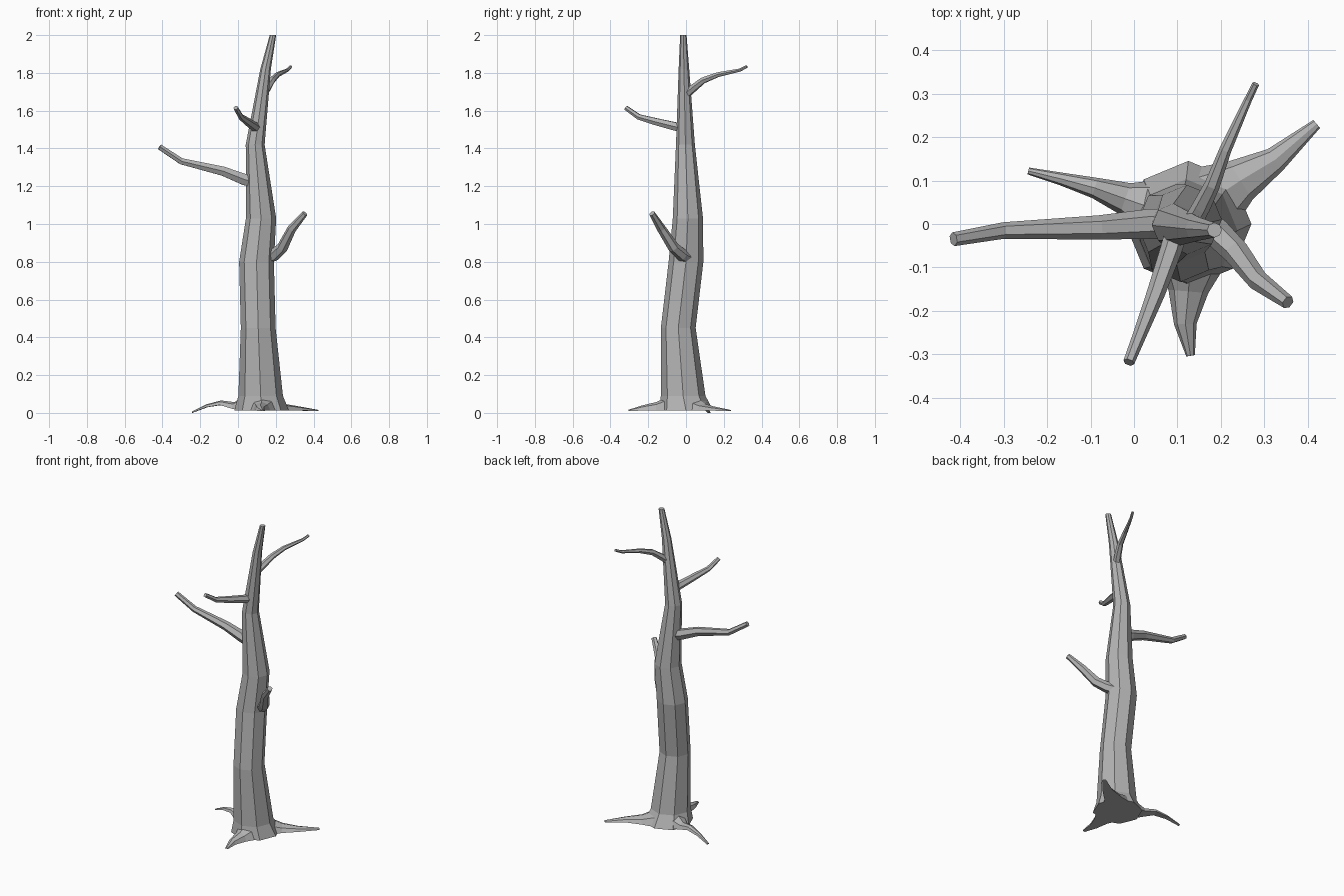
import bpy, bmesh, math
from mathutils import Vector

cube = bpy.data.objects.get("Cube")
if cube:
    bpy.data.objects.remove(cube, do_unlink=True)

# Single bark colour
bark = bpy.data.materials.new("grey_bark")
bark.use_nodes = True
GREY = (0.45, 0.45, 0.45, 1)
bark.diffuse_color = GREY
bark.node_tree.nodes["Principled BSDF"].inputs["Base Color"].default_value = GREY


def loft(name, rings):
    """Skin a list of equally sized point rings and close both ends."""
    bm = bmesh.new()
    loops = [[bm.verts.new(p) for p in ring] for ring in rings]
    n = len(loops[0])
    for a, b in zip(loops, loops[1:]):
        for i in range(n):
            j = (i + 1) % n
            bm.faces.new((a[i], a[j], b[j], b[i]))
    bm.faces.new(loops[0][::-1])
    bm.faces.new(loops[-1])
    bmesh.ops.recalc_face_normals(bm, faces=bm.faces)
    mesh = bpy.data.meshes.new(name)
    bm.to_mesh(mesh)
    bm.free()
    mesh.materials.append(bark)
    obj = bpy.data.objects.new(name, mesh)
    bpy.context.collection.objects.link(obj)


def tangents(pts):
    last = len(pts) - 1
    return [(pts[min(i + 1, last)] - pts[max(i - 1, 0)]).normalized()
            for i in range(len(pts))]


def branch(name, path, sides=6):
    """Tapered tube; path rows are x, y, z, radius."""
    pts = [Vector(p[:3]) for p in path]
    rings = []
    for c, t, row in zip(pts, tangents(pts), path):
        u = t.cross(Vector((0, 0, 1))).normalized()
        v = u.cross(t)
        angles = [math.tau * k / sides for k in range(sides)]
        rings.append([c + row[3] * (u * math.cos(a) + v * math.sin(a)) for a in angles])
    loft(name, rings)


def root(name, path):
    """Flat-bottomed ridge; path rows are x, y, z, half width, height."""
    pts = [Vector(p[:3]) for p in path]
    rings = []
    for c, t, row in zip(pts, tangents(pts), path):
        side = Vector((t.y, -t.x, 0)).normalized()
        angles = [math.pi * k / 4 for k in range(5)]
        rings.append([c + side * row[3] * math.cos(a)
                      + Vector((0, 0, row[4] * math.sin(a))) for a in angles])
    loft(name, rings)


# Trunk: eight-sided level rings
trunk = [(0.125, 0, 0.012, 0.145), (0.12, -0.015, 0.09, 0.118),
         (0.107, -0.041, 0.45, 0.092), (0.098, 0, 0.8, 0.092),
         (0.122, 0.01, 1.03, 0.08), (0.091, -0.003, 1.42, 0.05),
         (0.146, -0.011, 1.82, 0.028), (0.185, -0.014, 2.0, 0.017)]
loft("trunk", [[Vector((x + r * math.cos(k * math.pi / 4),
                        y + r * math.sin(k * math.pi / 4), z)) for k in range(8)]
               for x, y, z, r in trunk])

# Branches
branch("right_branch", [(0.09, 0, 1.22, 0.036), (0.03, 0, 1.237, 0.034),
                        (-0.08, -0.008, 1.28, 0.028), (-0.3, -0.015, 1.332, 0.019),
                        (-0.415, -0.035, 1.408, 0.016)])
branch("left_branch", [(0.15, 0.01, 0.82, 0.034), (0.19, -0.02, 0.835, 0.033),
                       (0.235, -0.065, 0.875, 0.03), (0.285, -0.13, 0.975, 0.024),
                       (0.354, -0.18, 1.056, 0.016)])
branch("front_branch", [(0.1, -0.01, 1.508, 0.026), (0.085, -0.06, 1.517, 0.025),
                        (0.05, -0.16, 1.542, 0.021), (0.015, -0.25, 1.567, 0.016),
                        (-0.012, -0.318, 1.615, 0.013)])
branch("back_branch", [(0.13, -0.005, 1.68, 0.022), (0.155, 0.04, 1.72, 0.021),
                       (0.18, 0.09, 1.76, 0.018), (0.21, 0.17, 1.791, 0.014),
                       (0.262, 0.285, 1.815, 0.009), (0.28, 0.322, 1.834, 0.008)])

# Roots
root("right_root", [(0.06, 0.03, 0.012, 0.08, 0.09), (-0.02, 0.058, 0.022, 0.038, 0.035),
                    (-0.09, 0.083, 0.042, 0.024, 0.024), (-0.165, 0.103, 0.03, 0.015, 0.016),
                    (-0.243, 0.122, 0.0, 0.008, 0.008)])
root("left_root", [(0.17, 0.05, 0.012, 0.09, 0.075), (0.245, 0.1, 0.012, 0.052, 0.036),
                   (0.325, 0.148, 0.012, 0.03, 0.022), (0.42, 0.23, 0.01, 0.012, 0.007)])
root("front_root", [(0.13, -0.09, 0.012, 0.08, 0.08), (0.125, -0.155, 0.012, 0.046, 0.046),
                    (0.118, -0.23, 0.012, 0.026, 0.028), (0.13, -0.303, 0.01, 0.01, 0.007)])
